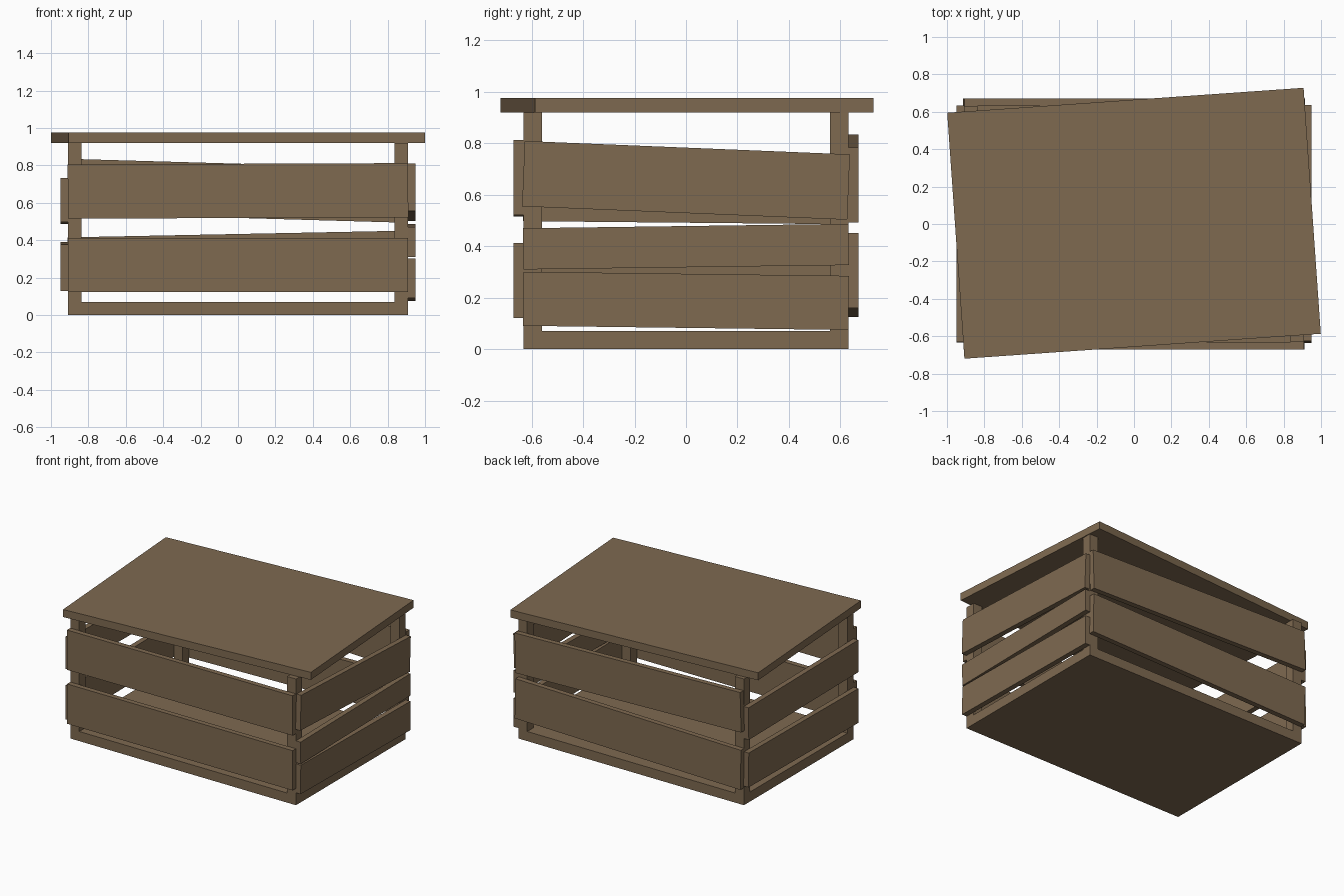
import bpy
import math
from mathutils import Matrix, Vector

cube = bpy.data.objects.get("Cube")
if cube:
    bpy.data.objects.remove(cube, do_unlink=True)

wood = bpy.data.materials.new("brown_wood")
wood.use_nodes = True
COLOUR = (0.21, 0.142, 0.081, 1)
wood.diffuse_color = COLOUR
wood.node_tree.nodes["Principled BSDF"].inputs["Base Color"].default_value = COLOUR

HALF_X, HALF_Y = 0.91, 0.632   # base half sizes
BASE_TOP, LID_BOTTOM, LID_TOP = 0.07, 0.92, 0.975
POST, SLAT = 0.072, 0.038      # post width, slat thickness


def board(name, centre, size, angle=0.0, axis="Z"):
    """Flat-sided board, turned about one axis through its centre."""
    bpy.ops.mesh.primitive_cube_add(size=1)
    obj = bpy.context.object
    obj.name = obj.data.name = name
    obj.data.transform(Matrix.Rotation(angle, 4, axis) @ Matrix.Diagonal((*size, 1)))
    obj.location = Vector(centre)
    obj.data.materials.append(wood)
    return obj


def slat(name, side, z_start, z_end, height):
    """Side slat; z_start and z_end are the centre heights at its low and high coordinate ends."""
    mid = (z_start + z_end) / 2
    if side in ("front", "back"):
        y = (HALF_Y + SLAT / 2) * (1 if side == "back" else -1)
        tilt = math.atan2(z_end - z_start, 2 * HALF_X)
        board(name, (0, y, mid), (2 * HALF_X, SLAT, height), -tilt, "Y")
    else:
        x = (HALF_X + SLAT / 2) * (1 if side == "left" else -1)
        tilt = math.atan2(z_end - z_start, 2 * HALF_Y)
        board(name, (x, 0, mid), (SLAT, 2 * HALF_Y, height), tilt, "X")


# Base plate
board("base", (0, 0, BASE_TOP / 2), (2 * HALF_X, 2 * HALF_Y, BASE_TOP))

# Corner posts
for sx, x_name in ((-1, "right"), (1, "left")):
    for sy, y_name in ((-1, "front"), (1, "back")):
        board(f"{y_name}_{x_name}_post",
              (sx * (HALF_X - POST / 2), sy * (HALF_Y - POST / 2), (BASE_TOP + LID_BOTTOM) / 2),
              (POST, POST, LID_BOTTOM - BASE_TOP))

# Crooked lid
board("lid", (0, 0.004, (LID_BOTTOM + LID_TOP) / 2),
      (1.91, 1.318, LID_TOP - LID_BOTTOM), math.radians(4))

# Crooked slats on the four sides
slat("front_lower_slat", "front", 0.267, 0.267, 0.29)
slat("front_upper_slat", "front", 0.66, 0.667, 0.29)
slat("back_lower_slat", "back", 0.27, 0.306, 0.29)
slat("back_upper_slat", "back", 0.69, 0.638, 0.29)
slat("left_lower_slat", "left", 0.196, 0.18, 0.21)
slat("left_middle_slat", "left", 0.39, 0.407, 0.16)
slat("left_upper_slat", "left", 0.682, 0.63, 0.254)
slat("right_lower_slat", "right", 0.253, 0.265, 0.25)
slat("right_upper_slat", "right", 0.615, 0.603, 0.235)
